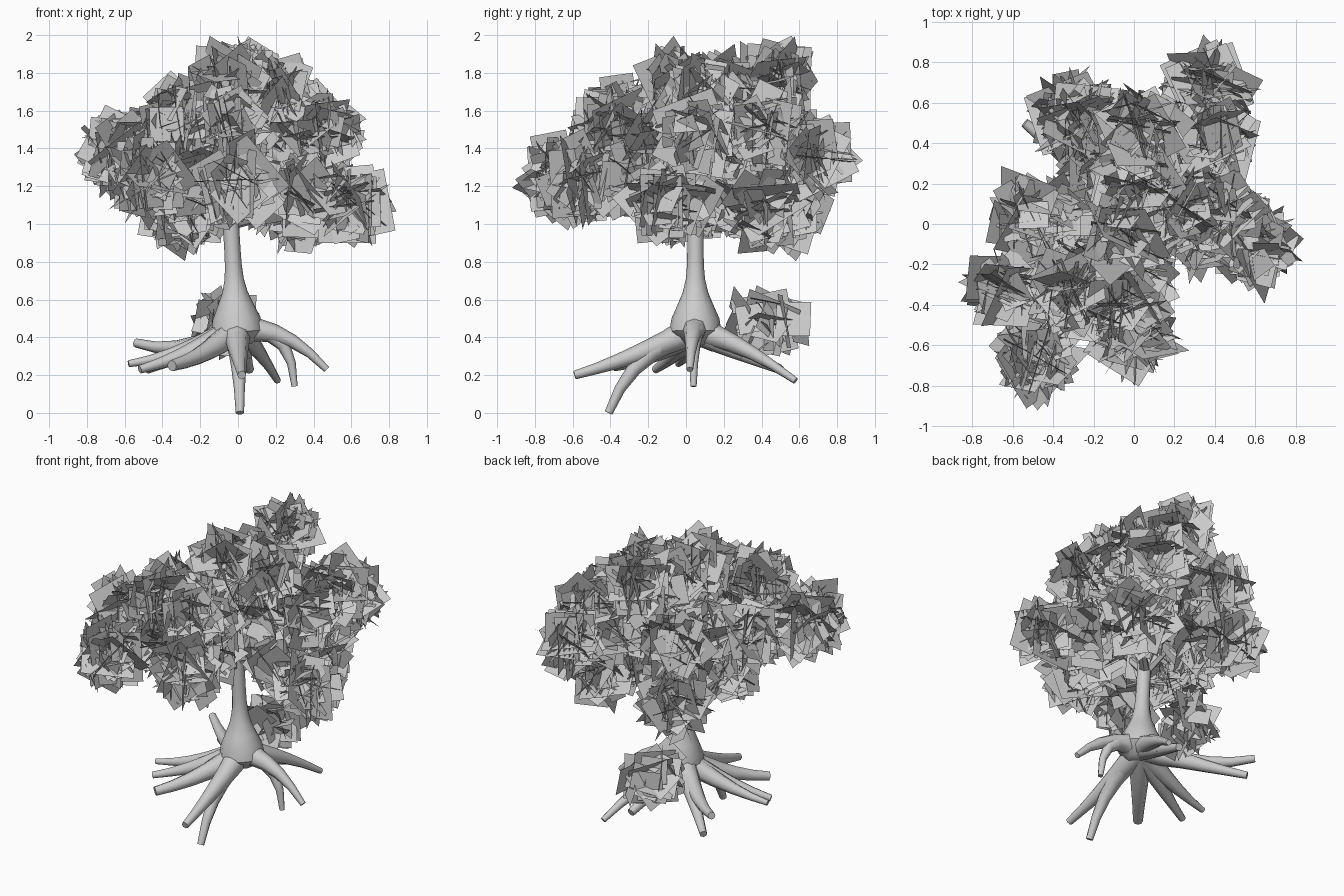
import bpy, bmesh, math, random
from mathutils import Vector, Euler

if "Cube" in bpy.data.objects:
    bpy.data.objects.remove(bpy.data.objects["Cube"])

random.seed(11)


def finish(name, bm, smooth):
    me = bpy.data.meshes.new(name)
    bm.to_mesh(me)
    bm.free()
    ob = bpy.data.objects.new(name, me)
    bpy.context.collection.objects.link(ob)
    if smooth:
        bpy.context.view_layer.objects.active = ob
        ob.select_set(True)
        bpy.ops.object.shade_smooth_by_angle(angle=math.radians(50))
        ob.select_set(False)


def tube(name, P, radii, sides=8):
    """Limb through points P with a radius at each, closed at both ends."""
    bm = bmesh.new()
    rings = []
    for i, p in enumerate(P):
        d = (P[min(i + 1, len(P) - 1)] - P[max(i - 1, 0)]).normalized()
        h = P[-1] - P[0]
        u = d.cross(Vector((-h.y, h.x, 0.001))).normalized()
        v = d.cross(u)
        rings.append([bm.verts.new(p + radii[i] * (math.cos(a) * u + math.sin(a) * v))
                      for a in (2 * math.pi * k / sides for k in range(sides))])
    for a, b in zip(rings, rings[1:]):
        for k in range(sides):
            bm.faces.new((a[k], a[(k + 1) % sides], b[(k + 1) % sides], b[k]))
    bm.faces.new(rings[0])
    bm.faces.new(rings[-1])
    bmesh.ops.recalc_face_normals(bm, faces=bm.faces)
    finish(name, bm, True)


def limb(name, start, tip, bend_z, frac, r0, r1, sides=8):
    """Quadratic arch from start to tip, bending at frac of the way out."""
    mid = start.lerp(tip, frac)
    mid.z = bend_z
    n = 5
    ts = [i / n for i in range(n + 1)]
    P = [start * (1 - t) ** 2 + mid * 2 * t * (1 - t) + tip * t * t for t in ts]
    tube(name, P, [r1 + (r0 - r1) * (1 - t) ** 1.3 for t in ts], sides)


# Trunk: bell-shaped flare at the root crown, slim above
zs = [0.36 + 0.07 * i for i in range(14)]
tube("trunk", [Vector((-0.06 * (z - 0.37), 0.05, z)) for z in zs],
     [0.07] + [0.043 + 0.095 * math.exp(-((z - 0.44) / 0.17) ** 2) for z in zs[1:]], 12)

# Arching roots: tip, bend height, bend position, end radius
hub = Vector((-0.01, 0.05, 0.44))
roots = {
    "front_root": ((0.01, -0.41, 0.0), 0.34, 0.72, 0.022),
    "front_root_fork": ((0.02, -0.59, 0.2), 0.28, 0.55, 0.023),
    "front_left_root": ((-0.35, -0.38, 0.25), 0.29, 0.5, 0.03),
    "front_left_root_fork": ((-0.52, -0.16, 0.23), 0.3, 0.5, 0.022),
    "left_root": ((-0.58, -0.04, 0.26), 0.3, 0.5, 0.018),
    "back_left_root": ((-0.54, 0.5, 0.37), 0.29, 0.5, 0.024),
    "back_left_root_fork": ((-0.48, 0.5, 0.23), 0.32, 0.5, 0.023),
    "back_root": ((0.06, 0.5, 0.23), 0.32, 0.5, 0.025),
    "back_right_root": ((0.21, 0.58, 0.17), 0.38, 0.45, 0.018),
    "right_root": ((0.47, 0.02, 0.23), 0.47, 0.55, 0.018),
    "right_root_fork": ((0.3, 0.04, 0.14), 0.49, 0.95, 0.016),
}
for name, (tip, bend, frac, r1) in roots.items():
    limb(name, hub, Vector(tip), bend, frac, 0.078, r1)

# Outer leaf clump centres; inner clumps fill in part way to the crown's heart
outer = [Vector(c) for c in (
    (0.02, 0.47, 1.76), (0.38, 0.68, 1.36), (-0.3, 0.54, 1.08), (-0.25, 0.5, 1.45),
    (0.6, -0.1, 1.1), (0.45, 0.06, 1.47), (0.22, 0.08, 1.66), (-0.05, -0.05, 1.71),
    (-0.5, 0.03, 1.42), (-0.62, -0.32, 1.38), (-0.48, -0.67, 1.25), (0, -0.55, 1.22),
    (-0.05, -0.4, 1.5), (-0.32, -0.35, 1.54), (-0.28, 0.0, 1.1), (0.33, 0.42, 1.08),
    (0.4, 0.42, 1.5), (0.05, 0.2, 1.7))]
heart = Vector((-0.02, 0.03, 1.27))
inner = [heart.lerp(c, 0.58) for c in outer]


def card_clump(bm, centre, r, n, stretch=1):
    """Square leaf cards crossing near the clump centre at random tilts."""
    for i in range(n):
        small = i % 3 > 0
        off = Vector([random.gauss(0, 1) for _ in range(3)]).normalized()
        off *= r * (random.uniform(0.3, 0.66) if small else random.uniform(0, 0.25))
        off.y *= stretch
        h = r * (random.uniform(0.28, 0.46) if small else random.uniform(0.55, 0.75))
        rot = Euler([random.uniform(0, 2 * math.pi) for _ in range(3)]).to_matrix()
        bm.faces.new([bm.verts.new(centre + off + rot @ Vector((sx * h, sy * h, 0)))
                      for sx, sy in ((-1, -1), (1, -1), (1, 1), (-1, 1))])


bm = bmesh.new()
for c in outer:
    card_clump(bm, c, 0.24, 56)
for c in inner:
    card_clump(bm, c, 0.24, 34)
finish("canopy_leaves", bm, False)

# Low sprig of leaves behind the trunk
bm = bmesh.new()
card_clump(bm, Vector((-0.07, 0.44, 0.48)), 0.22, 30, 1.4)
finish("low_leaves", bm, False)

# Boughs hidden in the crown
fork = Vector((-0.045, 0.05, 1.0))
for i, c in enumerate(outer[::3]):
    limb("bough_%d" % i, fork, c, 0.55 + c.z * 0.45, 0.5, 0.035, 0.008, 6)
